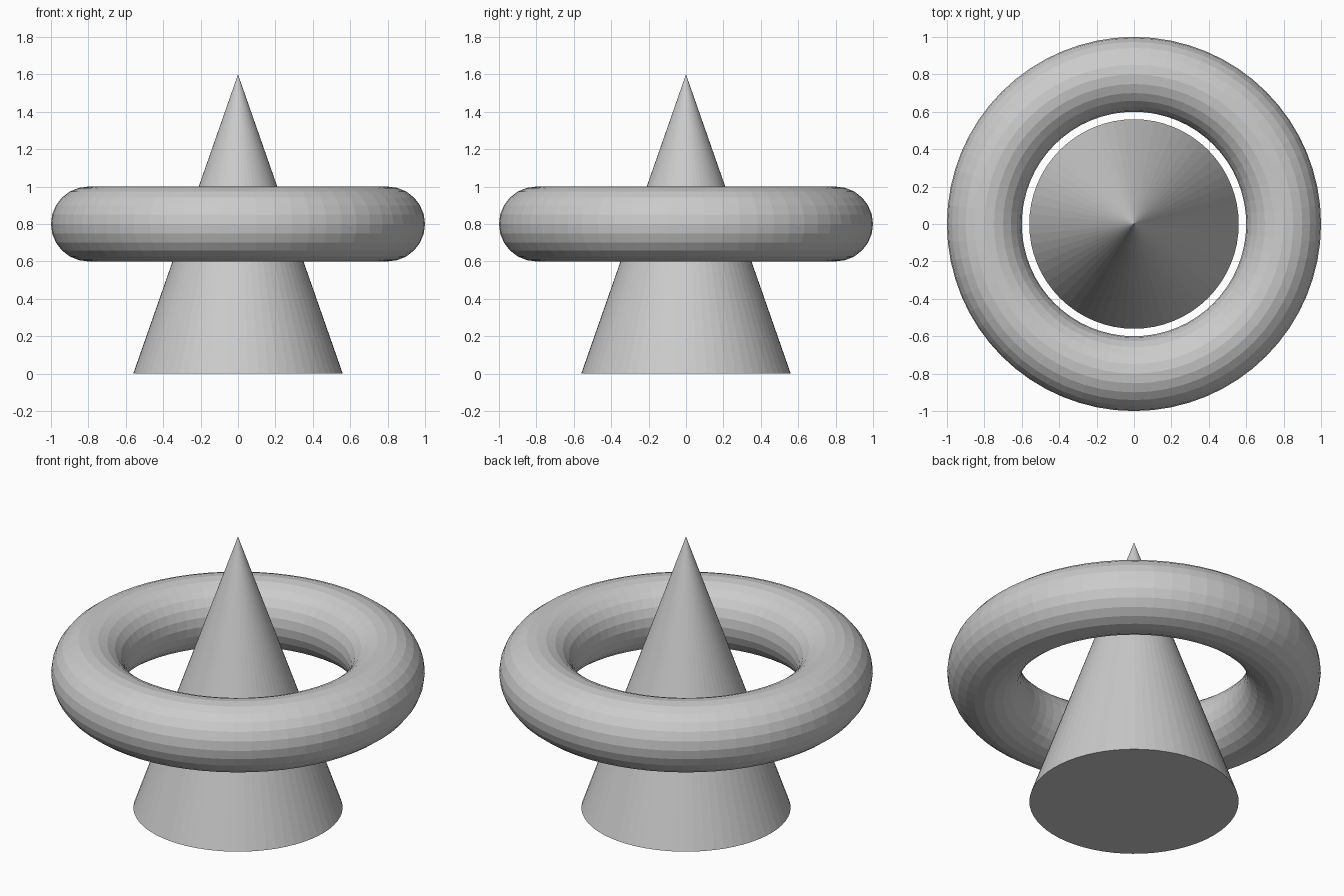
import bpy

cube = bpy.data.objects.get("Cube")
if cube:
    bpy.data.objects.remove(cube, do_unlink=True)

# Single light grey finish
GREY = (0.6, 0.6, 0.6, 1.0)
grey = bpy.data.materials.new("light_grey")
grey.use_nodes = True
grey.diffuse_color = GREY
grey.node_tree.nodes["Principled BSDF"].inputs["Base Color"].default_value = GREY

HEIGHT = 1.6


def finish(name):
    """Name the new part, give it the finish and keep its facets flat."""
    part = bpy.context.object
    part.name = name
    part.data.name = name
    part.data.materials.append(grey)
    bpy.ops.object.shade_flat()


# Central cone standing on the ground
bpy.ops.mesh.primitive_cone_add(vertices=64, radius1=0.56, radius2=0,
                                depth=HEIGHT, location=(0, 0, HEIGHT / 2))
finish("cone")

# Ring floating around the cone at half height
bpy.ops.mesh.primitive_torus_add(major_segments=64, minor_segments=24,
                                 major_radius=0.8, minor_radius=0.2,
                                 location=(0, 0, HEIGHT / 2))
finish("ring")
